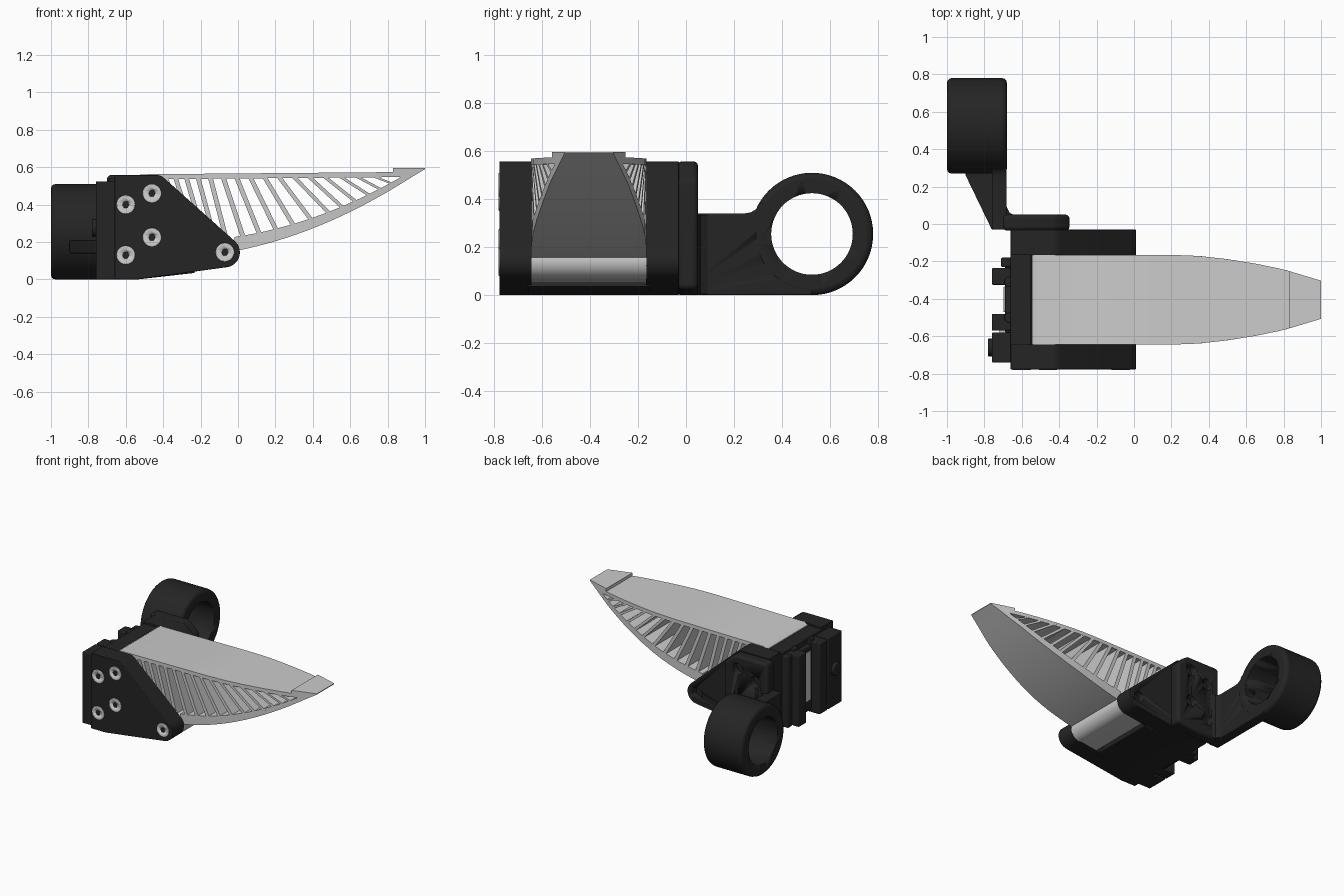
import bpy, bmesh, math

if "Cube" in bpy.data.objects:
    bpy.data.objects.remove(bpy.data.objects["Cube"])

BLACK = bpy.data.materials.new("black_plastic")
BLACK.diffuse_color = (0.018, 0.018, 0.018, 1)
BLACK.use_nodes = True
BLACK.node_tree.nodes["Principled BSDF"].inputs["Base Color"].default_value = BLACK.diffuse_color
CY = -0.405                     # centre line of the finger


def finish(name, bm, mat=None, bevel=0, smooth=True):
    bmesh.ops.recalc_face_normals(bm, faces=bm.faces)
    me = bpy.data.meshes.new(name)
    bm.to_mesh(me)
    bm.free()
    ob = bpy.data.objects.new(name, me)
    bpy.context.collection.objects.link(ob)
    if mat:
        me.materials.append(mat)
    if smooth:
        bpy.ops.object.select_all(action='DESELECT')
        ob.select_set(True)
        bpy.context.view_layer.objects.active = ob
        bpy.ops.object.shade_smooth_by_angle(angle=math.radians(35))
    if bevel:
        m = ob.modifiers.new("bevel", 'BEVEL')
        m.width, m.segments, m.limit_method = bevel, 3, 'ANGLE'
        m.angle_limit = math.radians(40)
    return ob


def to3d(axis, p, d):
    return {'x': (d, p[0], p[1]), 'y': (p[0], d, p[1]), 'z': (p[0], p[1], d)}[axis]


def prism(name, pts, axis, a, b, mat=BLACK, bevel=0):
    bm = bmesh.new()
    A = [bm.verts.new(to3d(axis, p, a)) for p in pts]
    B = [bm.verts.new(to3d(axis, p, b)) for p in pts]
    bm.faces.new(A)
    bm.faces.new(B)
    for i in range(len(pts)):
        j = (i + 1) % len(pts)
        bm.faces.new((A[i], A[j], B[j], B[i]))
    return finish(name, bm, mat, bevel)


def box(name, x, y, z, bevel=0.006, mat=BLACK):
    return prism(name, [(x[0], y[0]), (x[1], y[0]), (x[1], y[1]), (x[0], y[1])], 'z', *z, mat, bevel)


def arc(cx, cz, r, a0, a1, n):
    return [(cx + r * math.cos(math.radians(a0 + (a1 - a0) * i / n)),
             cz + r * math.sin(math.radians(a0 + (a1 - a0) * i / n))) for i in range(n + 1)]


def disc(name, c, r, axis, a, b, mat=BLACK, n=32, bevel=0):
    return prism(name, arc(*c, r, 0, 360 * (n - 1) / n, n - 1), axis, a, b, mat, bevel)


def cut(ob, cutter):
    m = ob.modifiers.new("cut", 'BOOLEAN')
    m.object, m.operation, m.solver = cutter, 'DIFFERENCE', 'EXACT'
    cutter.hide_render = True
    cutter.hide_set(True)


def lerp(x, table):
    for (x0, y0), (x1, y1) in zip(table, table[1:]):
        if x <= x1:
            return y0 + (y1 - y0) * max(0, (x - x0) / (x1 - x0))
    return table[-1][1]


# ---- Side plates, screws and holes
plate = [(-0.66, 0), (-0.54, 0)] + arc(-0.07, 0.145, 0.08, -83, 50, 14) \
    + arc(-0.435, 0.5, 0.058, 50, 90, 5) + [(-0.66, 0.558)]
front_plate = prism("front_side_plate", plate, 'y', -0.778, -0.643, bevel=0.004)
back_plate = prism("back_side_plate", plate, 'y', -0.167, -0.03, bevel=0.004)
mount = prism("arm_mount", [(-0.70, 0), (-0.54, 0), (-0.345, 0.025), (-0.345, 0.48), (-0.40, 0.535),
                            (-0.435, 0.558), (-0.70, 0.558)], 'y', -0.035, 0.05, bevel=0.02)
screws = [(-0.6, 0.40), (-0.46, 0.46), (-0.6, 0.13), (-0.46, 0.225), (-0.07, 0.145)]
for i, c in enumerate(screws):
    head = disc(f"screw_head_{i}", c, 0.05, 'y', -0.781, -0.74, None, bevel=0.004)
    cut(head, disc(f"hex_cutter_{i}", c, 0.02, 'y', -0.8, -0.765, None, 6))
    if i < 4:
        cut(mount, disc(f"nut_cutter_{i}", c, 0.042, 'y', 0.0, 0.1))
    else:
        cut(back_plate, disc(f"nut_cutter_{i}", c, 0.042, 'y', -0.08, 0.1))

# ---- Base block between the plates
prism("base_block", [(-0.66, 0), (-0.54, 0), (-0.23, 0.035), (-0.27, 0.10), (-0.55, 0.47),
                     (-0.55, 0.545), (-0.66, 0.545)], 'y', -0.66, -0.15, bevel=0.005)

# ---- Rear clamp rails with light inserts
box("rear_crossbar", (-0.69, -0.63), (-0.58, -0.18), (0.02, 0.50))
for name, x0, y in (("outer_rail", -0.76, (-0.74, -0.58)), ("lower_rail", -0.76, (-0.57, -0.48)),
                    ("upper_rail", -0.76, (-0.325, -0.235)), ("edge_rail", -0.71, (-0.23, -0.18))):
    box(name, (x0, -0.63), y, (0.0, 0.525))
for i, y in enumerate(((-0.582, -0.566), (-0.47, -0.335))):
    box(f"light_insert_{i}", (-0.72 if i == 0 else -0.697, -0.66), y, (0.1, 0.46), 0.002, None)
disc("clamp_knob", (-0.66, 0.275), 0.048, 'x', -0.78, -0.75, bevel=0.006)
for i, y in enumerate((-0.50, -0.31)):
    disc(f"clamp_pin_{i}", (-0.665, y), 0.028, 'z', 0.01, 0.54, n=20, bevel=0.005)

# ---- Finger loop: ring, arm and gusset
ring_c = (0.525, 0.255)
bore = disc("bore_cutter", ring_c, 0.17, 'x', -1.1, -0.5, n=64)
ring = disc("finger_ring", ring_c, 0.255, 'x', -1.0, -0.68, n=64, bevel=0.025)
arm = prism("ring_arm", [(-0.03, 0.0), (0.525, 0.0), (0.525, 0.34), (0.31, 0.385)]
            + [(0.295, 0.36), (0.27, 0.345), (0.24, 0.34), (-0.03, 0.34)], 'x', -0.76, -0.681, bevel=0.006)
for ob in (ring, arm):
    m = ob.modifiers.new("cut", 'BOOLEAN')
    m.object, m.operation, m.solver = bore, 'DIFFERENCE', 'EXACT'
bore.hide_render = True
bore.hide_set(True)
prism("arm_gusset", [(-0.70, -0.03), (-0.70, 0.30), (-0.90, 0.30), (-0.90, 0.26), (-0.76, -0.03)],
      'z', 0.14, 0.21, bevel=0.005)
prism("arm_fillet", [(-0.69, 0.04), (-0.64, 0.048), (-0.665, 0.06), (-0.68, 0.09), (-0.69, 0.09)],
      'z', 0.005, 0.335)


# ---- Flexible ribbed finger
def half(x):
    return lerp(x, [(0.2, 0.24), (0.35, 0.234), (0.5, 0.217), (0.65, 0.193), (0.8, 0.162), (1.0, 0.102)])


def outer(x):
    return 0.155 + 0.2 * x + 0.24 * x * x


def inner(x):
    return outer(x) + 0.075 - 0.045 * x


def ribbon(bm, upper, lower):
    rows = []
    for u, l in zip(upper, lower):
        rows.append([bm.verts.new((p[0], CY + s * half(p[0]), p[1]))
                     for p, s in ((u, -1), (u, 1), (l, 1), (l, -1))])
    bm.faces.new(rows[0])
    bm.faces.new(rows[-1])
    for a, b in zip(rows, rows[1:]):
        for i in range(4):
            j = (i + 1) % 4
            bm.faces.new((a[i], a[j], b[j], b[i]))


def top(x):
    return 0.562 + 0.012 * (x + 0.54) / 1.37


# top skin, curved lower skin, tip pad
bm = bmesh.new()
xs = [-0.52, 0.2] + [0.2 + 0.68 * i / 12 for i in range(1, 13)]
ribbon(bm, [(-0.545, 0.545)] + [(x, top(x)) for x in xs],
       [(-0.543, 0.525)] + [(x, top(x) - 0.027) for x in xs])
finish("finger_top_skin", bm)
bm = bmesh.new()
xs = [-0.02 + 0.88 * i / 22 for i in range(23)]
ribbon(bm, [(x, inner(x)) for x in xs] + [(0.9, 0.572), (0.998, 0.595)],
       [(x, outer(x)) for x in xs] + [(0.9, outer(0.9)), (1.0, 0.59)])
finish("finger_lower_skin", bm)
bm = bmesh.new()
xs = [0.83, 0.86, 0.93, 1.0]
ribbon(bm, [(x, 0.596) for x in xs], [(0.83, 0.56), (0.86, 0.55), (0.93, 0.56), (1.0, 0.591)])
finish("finger_tip_pad", bm)

# hinge roll and sloped back wall
prism("finger_hinge", arc(-0.07, 0.145, 0.079, -100, 75, 20) + [(-0.10, 0.23), (-0.14, 0.21), (-0.21, 0.05)],
      'y', CY - 0.24, CY + 0.24, None)
prism("finger_back_wall", [(-0.545, 0.54), (-0.545, 0.49), (-0.13, 0.14), (-0.08, 0.20), (-0.48, 0.54)],
      'y', CY - 0.24, CY + 0.24, None)

# slanted ribs
bm = bmesh.new()
N = 17
for i in range(N):
    tx = -0.43 + 1.13 * (i / (N - 1)) ** 1.2
    bx = tx + lerp(tx, [(-0.42, 0.05), (-0.08, 0.11), (0.3, 0.2), (0.55, 0.17), (0.72, 0.12)])
    bz = inner(bx) - 0.01 if bx > -0.02 else 0.19 + (-0.07 - bx) * 0.8
    tz, h = top(tx) - 0.012, 0.012 + 0.003 * i / N
    ribbon(bm, [(tx - h, tz), (bx - h, bz)], [(tx + h, tz), (bx + h, bz)])
finish("finger_ribs", bm, smooth=False)
